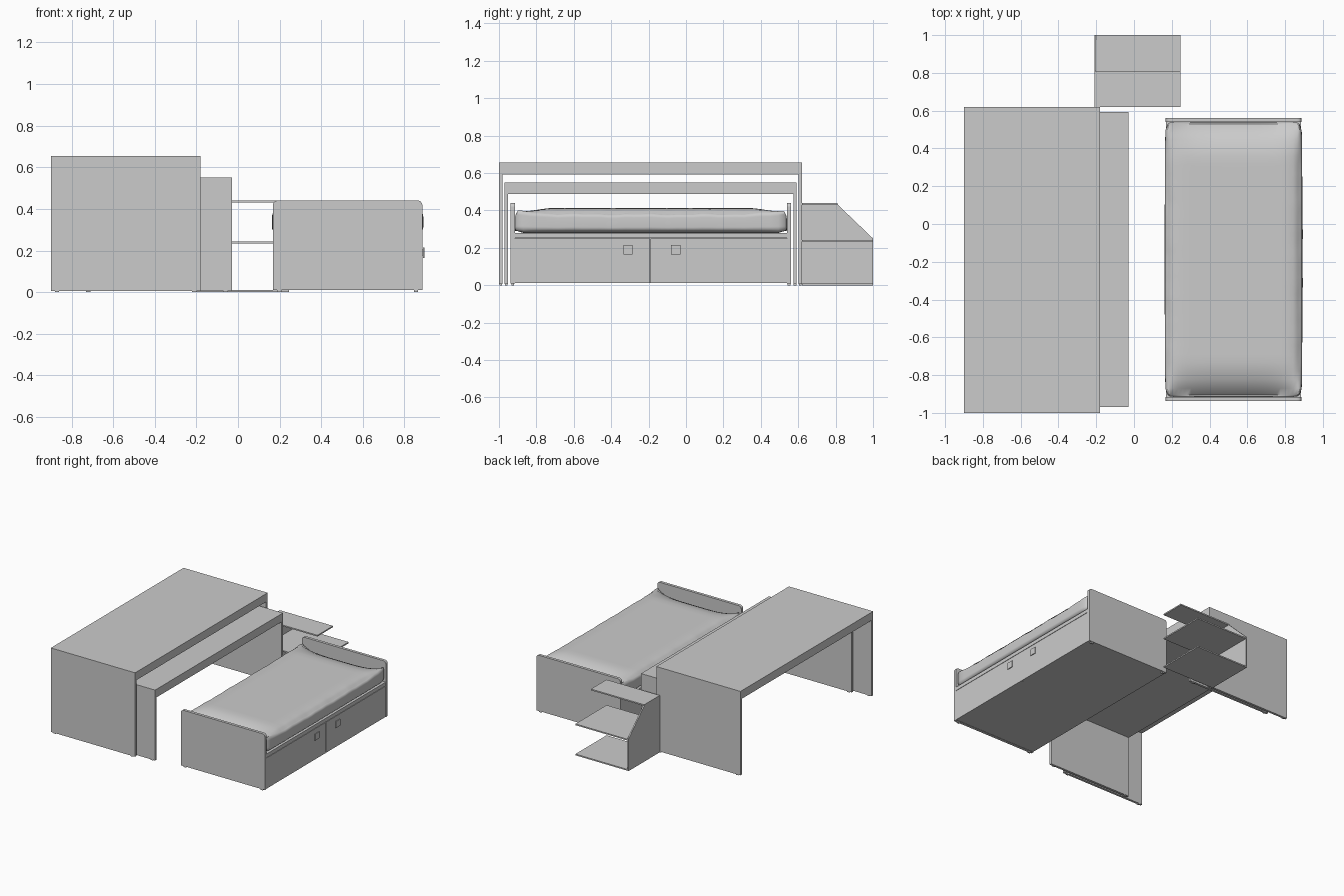
import bpy, bmesh, math

if "Cube" in bpy.data.objects:
    bpy.data.objects.remove(bpy.data.objects["Cube"], do_unlink=True)

grey = bpy.data.materials.new("plain_grey")
grey.use_nodes = True
COLOUR = (0.6, 0.6, 0.6, 1)
grey.diffuse_color = COLOUR
grey.node_tree.nodes["Principled BSDF"].inputs["Base Color"].default_value = COLOUR


def add_object(name, bm):
    mesh = bpy.data.meshes.new(name)
    bmesh.ops.recalc_face_normals(bm, faces=bm.faces)
    bm.to_mesh(mesh)
    bm.free()
    mesh.materials.append(grey)
    obj = bpy.data.objects.new(name, mesh)
    bpy.context.collection.objects.link(obj)
    return obj


def box(name, x, y, z):
    """Box from (min, max) ranges."""
    bm = bmesh.new()
    bmesh.ops.create_cube(bm, size=1)
    for v in bm.verts:
        v.co = [r[0] if c < 0 else r[1] for c, r in zip(v.co, (x, y, z))]
    return add_object(name, bm)


def prism(name, points, depth):
    """Extrude a closed loop of points along a vector."""
    bm = bmesh.new()
    face = bm.faces.new([bm.verts.new(p) for p in points])
    ext = bmesh.ops.extrude_face_region(bm, geom=[face])
    bmesh.ops.translate(bm, vec=depth,
                        verts=[g for g in ext["geom"] if isinstance(g, bmesh.types.BMVert)])
    return add_object(name, bm)


def feet(name, xs, y):
    for i, x in enumerate(xs):
        box(f"{name}_foot_{i}", (x - .01, x + .01), (y - .007, y + .007), (0, .01))


def table(name, x, y, top, thick):
    """Table with panel legs, a deep frame and a flush top."""
    frame, slab = top - .063, top - .025
    box(name + "_top", x, y, (slab, top))
    box(name + "_frame", x, (y[0] + thick, y[1] - thick), (frame, slab))
    for side, y0 in (("front", y[0]), ("back", y[1] - thick)):
        box(f"{name}_{side}_leg", x, (y0, y0 + thick), (.006, slab))
        feet(f"{name}_{side}", (x[0] + .03, x[1] - .03), y0 + thick / 2)


# Nested pair of tables
table("large_table", (-.90, -.18), (-1, .62), .655, .018)
table("small_table", (-.75, -.03), (-.97, .592), .55, .018)

# Steps: one cut-off side panel carrying three treads
outline = [(.62, .01), (1, .01), (1, .25), (.81, .432), (.62, .432)]
prism("step_side_panel", [(-.21, y, z) for y, z in outline], (.01, 0, 0))
for label, z, depth in (("bottom", 0, 1), ("middle", .233, 1), ("top", .43, .81)):
    box(f"step_{label}_tread", (-.21 if label != "middle" else -.2, .245),
        (.62, depth), (z, z + .01))

# Bed end boards with rounded top corners
X0, X1, TOP, R = .168, .886, .44, .022
board = [(X0, .01), (X1, .01)]
for cx, start in ((X1 - R, 0), (X0 + R, 90)):
    for k in range(7):
        a = math.radians(start + 15 * k)
        board.append((cx + R * math.cos(a), TOP - R + R * math.sin(a)))
for label, y in (("foot", -.937), ("head", .54)):
    prism(f"bed_{label}_board", [(x, y, z) for x, z in board], (0, .022, 0))
    feet(f"bed_{label}", (X0 + .03, X1 - .03), y + .011)

# Bed base, top rail and two drawer fronts
box("bed_base", (.17, .868), (-.915, .54), (.012, .28))
box("bed_side_rail", (.868, .885), (-.915, .54), (.252, .28))
for label, y0, y1, hy in (("front", -.915, -.193, -.31), ("back", -.189, .54, -.055)):
    box(f"{label}_drawer", (.868, .885), (y0, y1), (.012, .249))
    # Square pull: narrow stem with a wider plate
    box(f"{label}_drawer_pull_stem", (.885, .89), (hy - .015, hy + .015), (.175, .205))
    box(f"{label}_drawer_pull", (.89, .896), (hy - .025, hy + .025), (.165, .215))

# Mattress: soft block, drooping at the ends with raised corners
bm = bmesh.new()
bmesh.ops.create_cube(bm, size=2)
bmesh.ops.subdivide_edges(bm, edges=bm.edges, cuts=31, use_grid_fill=True)
HX, HY, LOW, HIGH = .36, .727, .28, .412
for v in bm.verts:
    u, w, h = v.co
    # superellipse rounding of the block in real units
    core = [max(abs(c) * s - (s - .035), 0) for c, s in zip((u, w, h), (HX, HY, .066))]
    length = math.sqrt(sum(c * c for c in core))
    shrink = min(1, .035 / length) if length else 1
    pos = []
    for c, s, q in zip((u, w, h), (HX, HY, .066), core):
        pos.append(math.copysign(min(abs(c) * s, s - .035) + q * shrink, c))
    up = (h + 1) / 2
    end = max(0, (abs(w) - .74) / .26) ** 1.8
    side = max(0, (abs(u) - .7) / .3) ** 2
    droop = .075 * end * (1 - abs(u) ** 4) + .02 * side * (1 - w ** 6)
    crease = .004 * side * math.sin(23 * w + 5 * u) * math.sin(9 * w + 1)
    bulge = 1 + .012 * (1 - h * h) * (1 - w ** 4)
    v.co = (.527 + pos[0] * bulge, -.188 + pos[1],
            (LOW + HIGH) / 2 + pos[2] - up * (droop + crease))
mattress = add_object("mattress", bm)
bpy.context.view_layer.objects.active = mattress
mattress.select_set(True)
bpy.ops.object.shade_smooth_by_angle(angle=math.radians(50))
